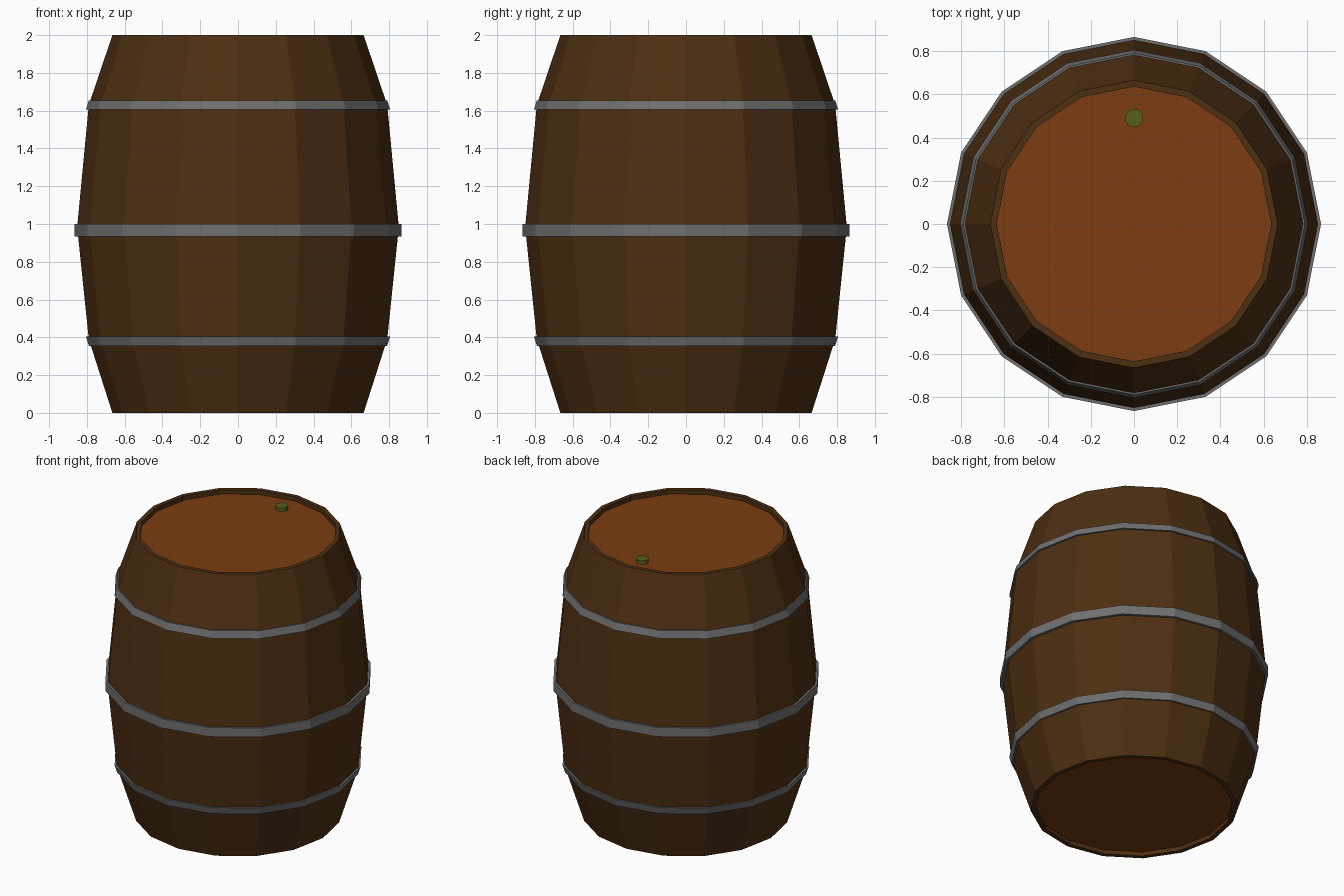
import bpy, math

if "Cube" in bpy.data.objects:
    bpy.data.objects.remove(bpy.data.objects["Cube"])

SIDES = 16


def material(name, rgb):
    m = bpy.data.materials.new(name)
    m.diffuse_color = (*rgb, 1)
    m.use_nodes = True
    m.node_tree.nodes["Principled BSDF"].inputs["Base Color"].default_value = m.diffuse_color
    return m


def lathe(name, profile, mat, sides=SIDES, loc=(0, 0, 0), closed=False):
    """Spin (radius, z) points, listed outside going up, about z; open ends are capped."""
    n = len(profile)
    verts = [(r * math.cos(2 * math.pi * i / sides), r * math.sin(2 * math.pi * i / sides), z)
             for r, z in profile for i in range(sides)]
    faces = []
    for k in range(n if closed else n - 1):
        a, b = k * sides, (k + 1) % n * sides
        for i in range(sides):
            j = (i + 1) % sides
            faces.append((a + i, a + j, b + j, b + i))
    if not closed:
        faces.append(tuple(reversed(range(sides))))
        faces.append(tuple(range((n - 1) * sides, n * sides)))
    mesh = bpy.data.meshes.new(name)
    mesh.from_pydata(verts, [], faces)
    mesh.materials.append(mat)
    ob = bpy.data.objects.new(name, mesh)
    ob.location = loc
    bpy.context.collection.objects.link(ob)
    return ob


wood = material("dark_wood", (0.075, 0.028, 0.006))
lid_wood = material("lid_wood", (0.2, 0.045, 0.006))
iron = material("iron", (0.16, 0.16, 0.16))
green = material("bung_green", (0.1, 0.115, 0.01))

# Bulging stave wall with a recessed rim at each end
lathe("staves", [(0.635, 0.035), (0.635, 0), (0.665, 0), (0.79, 0.39), (0.85, 0.97),
                 (0.85, 1.0), (0.79, 1.63), (0.665, 2), (0.635, 2), (0.635, 1.965)], wood)

# End boards set inside the rims
for name, z in (("bottom_lid", 0.03), ("top_lid", 1.94)):
    lathe(name, [(0.636, z), (0.636, z + 0.03)], lid_wood)

# Iron hoops: bottom z, top z, outer radius at bottom and top
for name, z0, z1, r0, r1 in (("lower_hoop", 0.355, 0.405, 0.79, 0.805),
                             ("middle_hoop", 0.935, 1.0, 0.865, 0.865),
                             ("upper_hoop", 1.605, 1.655, 0.805, 0.79)):
    lathe(name, [(r0 - 0.03, z0), (r0, z0), (r1, z1), (r1 - 0.03, z1)], iron, closed=True)

# Bung stopper near the back of the top lid
lathe("bung", [(0.042, 1.95), (0.042, 1.995)], green, sides=16, loc=(0, 0.49, 0))
